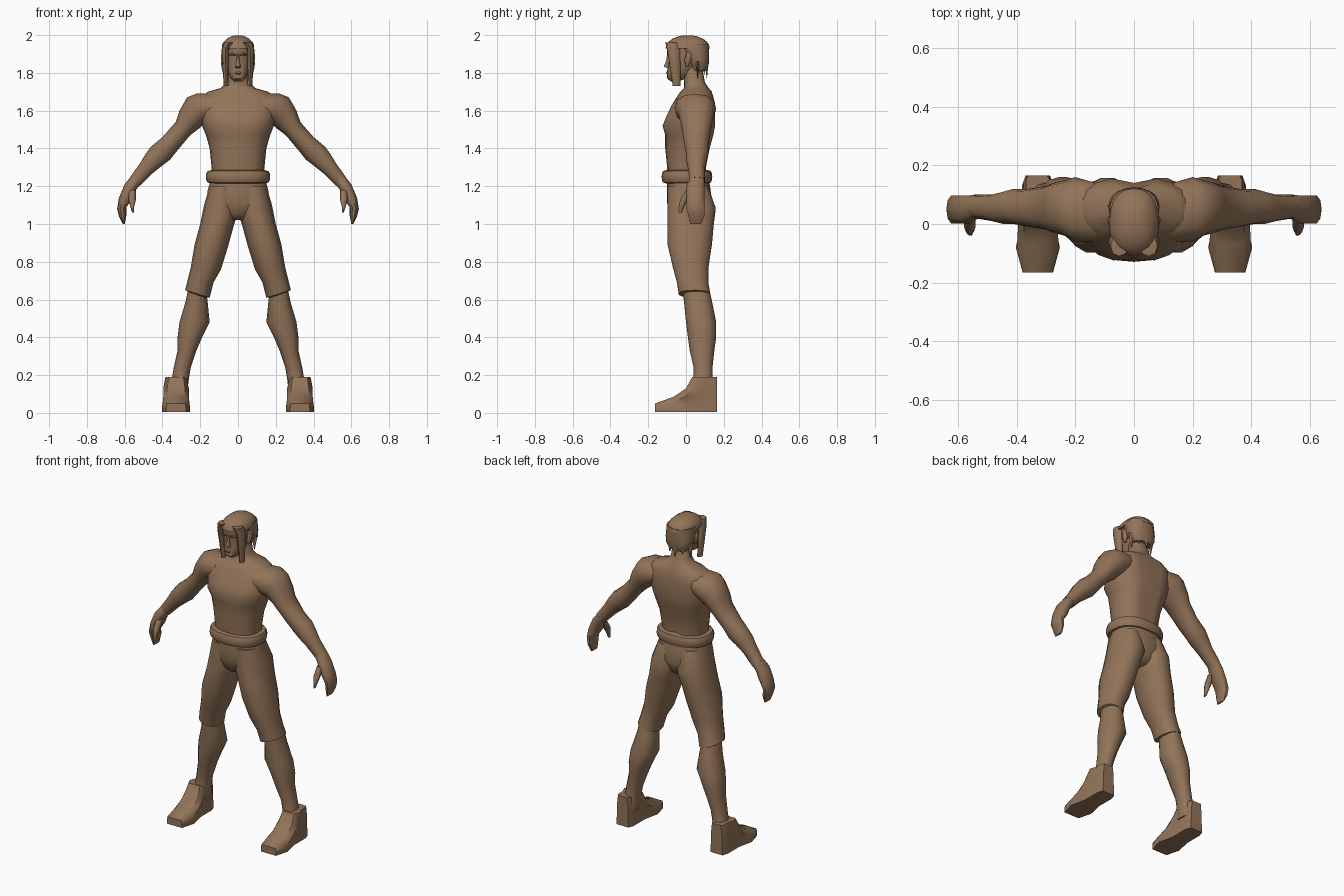
import bpy, bmesh, math
from mathutils import Vector

old = bpy.data.objects.get("Cube")
if old:
    bpy.data.objects.remove(old, do_unlink=True)

brown = bpy.data.materials.new("clay brown")
brown.use_nodes = True
brown.diffuse_color = (0.29, 0.175, 0.1, 1)
brown.node_tree.nodes["Principled BSDF"].inputs["Base Color"].default_value = brown.diffuse_color


def skin(name, rings, mirror=False):
    """Bridge equal-length point rings, cap both ends, optionally mirror across x."""
    bm = bmesh.new()
    loops = [[bm.verts.new(point) for point in ring] for ring in rings]
    for low, high in zip(loops, loops[1:]):
        for i in range(len(low)):
            bm.faces.new((low[i - 1], low[i], high[i], high[i - 1]))
    bm.faces.new(loops[0])
    bm.faces.new(loops[-1])
    bmesh.ops.recalc_face_normals(bm, faces=bm.faces)
    mesh = bpy.data.meshes.new(name)
    bm.to_mesh(mesh)
    bm.free()
    mesh.materials.append(brown)
    obj = bpy.data.objects.new(name, mesh)
    bpy.context.collection.objects.link(obj)
    if mirror:
        obj.modifiers.new("Mirror", "MIRROR").use_mirror_merge = False
    bpy.ops.object.select_all(action="DESELECT")
    obj.select_set(True)
    bpy.context.view_layer.objects.active = obj
    bpy.ops.object.shade_smooth_by_angle(angle=math.radians(50))
    return obj


def power(value, exponent):
    return math.copysign(abs(value) ** exponent, value)


def oval(outer_x, outer_z, inner_x, inner_z, front, back, sides, squareness):
    """Rounded ring spanning two points in the xz plane and a front-to-back range."""
    outer = Vector((outer_x, front, outer_z))
    inner = Vector((inner_x, back, inner_z))
    middle = (outer + inner) / 2
    across = Vector((outer_x - inner_x, 0, outer_z - inner_z)) / 2
    depth = Vector((0, back - front, 0)) / 2
    ring = []
    for i in range(sides):
        turn = math.tau * i / sides
        ring.append(middle + across * power(math.cos(turn), squareness)
                    + depth * power(math.sin(turn), squareness))
    return ring


def limb(name, rows, sides=12):
    """Mirrored limb; each row is outer x, outer z, inner x, inner z, front, back."""
    return skin(name, [oval(*row, sides, 0.9) for row in rows], mirror=True)


def column(name, rows, sides=12):
    """Mirrored limb with level rings; each row is height, inner x, outer x, front, back."""
    return limb(name, [(outer, z, inner, z, front, back)
                       for z, inner, outer, front, back in rows], sides)


def stack(name, rows, sides=20):
    """Central part; each row is height, half width, front, back."""
    return skin(name, [oval(half, z, -half, z, front, back, sides, 0.85)
                       for z, half, front, back in rows])


# Torso and neck, with a groove along the spine and a dip between the chest muscles
torso = stack("torso", [
    (1.2, .13, -.1, .11), (1.3, .14, -.1, .11), (1.4, .15, -.11, .13),
    (1.47, .17, -.11, .15), (1.52, .19, -.13, .16), (1.57, .2, -.11, .16),
    (1.63, .21, -.08, .16), (1.67, .2, -.05, .15), (1.7, .16, -.03, .14),
    (1.72, .09, -.01, .12), (1.75, .06, -.01, .1), (1.86, .05, -.02, .08)])
for vertex in torso.data.vertices:
    spot = vertex.co
    if abs(spot.x) < .01:
        if spot.y > 0 and 1.25 < spot.z < 1.71:
            spot.y -= .02
        elif spot.y < 0 and 1.5 < spot.z < 1.65:
            spot.y += .01

# Belt, a rounded band
BELT_HEIGHT, BELT_DEPTH = 1.25, .135
belt_rows = []
for step in range(7):
    lean = math.pi * (step / 6 - .5)
    swell = .03 * power(math.cos(lean), .5)
    belt_rows.append((BELT_HEIGHT + .035 * math.sin(lean), .14 + swell,
                      .03 - BELT_DEPTH - swell * .8, BELT_DEPTH - .02 + swell * .8))
stack("belt", belt_rows)

# Trousers: hips and two legs
stack("hips", [(1.25, .14, -.1, .12), (1.18, .16, -.1, .13), (1.11, .17, -.1, .14),
               (1.05, .11, -.08, .12), (1.02, .04, -.05, .09)])
limb("trouser_legs", [
    (.15, 1.2, .01, 1.2, -.1, .12), (.18, 1.1, 0, 1.06, -.1, .16),
    (.2, 1, .02, 1, -.1, .15), (.23, .89, .05, .89, -.1, .14),
    (.25, .77, .09, .76, -.07, .12), (.27, .69, .13, .69, -.05, .12),
    (.28, .65, .15, .61, -.04, .13), (.26, .64, .18, .61, -.01, .12)], sides=14)

# Lower legs
column("lower_legs", [
    (.67, .17, .26, -.02, .12), (.58, .16, .28, -.01, .14), (.48, .15, .31, 0, .16),
    (.4, .19, .32, .01, .16), (.33, .22, .32, .02, .15), (.24, .25, .34, .04, .14),
    (.18, .26, .35, .04, .14), (.1, .27, .37, .02, .16)])

# Shoes: a sole outline narrowed and shortened towards the instep
HEEL, FOOT_X = .165, .328
half_outline = [(.042, HEEL), (.054, .13), (.054, .02), (.075, -.08), (.052, -HEEL)]
outline = half_outline + [(-x, y) for x, y in reversed(half_outline)]


def sole(height, length, width):
    return [(FOOT_X + x * width, HEEL + (y - HEEL) * length, height) for x, y in outline]


skin("shoes", [sole(.005, 1, 1), sole(.025, 1, 1), sole(.05, 1, .95),
               sole(.085, .7, .9), sole(.13, .5, .9), sole(.19, .4, .75)], mirror=True)

# Arms
limb("arms", [
    (.12, 1.69, .14, 1.56, -.06, .14), (.22, 1.69, .18, 1.53, -.06, .16),
    (.27, 1.67, .2, 1.51, -.04, .15), (.31, 1.6, .24, 1.48, -.03, .14),
    (.33, 1.54, .27, 1.45, -.02, .13), (.4, 1.46, .32, 1.39, -.01, .12),
    (.46, 1.41, .36, 1.34, 0, .12), (.49, 1.37, .4, 1.31, 0, .11),
    (.52, 1.32, .45, 1.27, .01, .1), (.57, 1.25, .52, 1.2, .02, .1)])

# Hands: curled fingers and a thumb
limb("hands", [
    (.56, 1.26, .51, 1.22, .02, .1), (.6, 1.21, .54, 1.18, 0, .1),
    (.63, 1.14, .56, 1.13, 0, .1), (.64, 1.08, .59, 1.09, 0, .1),
    (.63, 1.04, .59, 1.05, .01, .1), (.61, 1, .6, 1, .02, .08)], sides=10)
column("thumbs", [(1.18, .54, .58, 0, .05), (1.13, .54, .58, -.03, .01),
                  (1.09, .55, .57, -.04, -.01), (1.06, .55, .56, -.04, -.02)], sides=8)

# Head and face
stack("head", [(1.755, .02, -.08, -.04), (1.77, .04, -.1, 0), (1.81, .055, -.1, .05),
               (1.87, .07, -.09, .09), (1.9, .07, -.1, .1), (1.95, .07, -.1, .1)])
stack("nose", [(1.825, .016, -.1, -.08), (1.835, .014, -.117, -.08),
               (1.865, .008, -.105, -.08), (1.9, .006, -.1, -.08)], sides=8)
stack("lips", [(1.79, .01, -.1, -.08), (1.8, .02, -.105, -.08),
               (1.81, .01, -.1, -.08)], sides=8)
limb("brows", [(.01, 1.9, .01, 1.89, -.1, -.08), (.03, 1.91, .03, 1.89, -.1, -.07),
               (.05, 1.9, .05, 1.89, -.08, -.05)], sides=8)
column("ears", [(1.83, .06, .08, 0, .01), (1.87, .06, .09, -.01, .03),
                (1.9, .06, .09, 0, .03), (1.91, .06, .08, 0, .02)], sides=8)

# Hair: domed cap, back, long front locks and ragged tips
cap_rows = []
for step in range(6):
    rise = math.radians(16 * step)
    spread = math.cos(rise)
    cap_rows.append((1.93 + .07 * math.sin(rise), .086 * spread,
                     .01 - .118 * spread, .01 + .116 * spread))
stack("hair_cap", cap_rows)
stack("hair_back", [(1.81, .06, .03, .11), (1.84, .08, .02, .12),
                    (1.88, .087, -.01, .123), (1.95, .084, -.05, .123)])
limb("front_locks", [
    (.08, 1.96, .02, 1.96, -.11, -.04), (.087, 1.92, .046, 1.93, -.1, -.03),
    (.08, 1.8, .05, 1.8, -.08, -.03), (.075, 1.73, .05, 1.73, -.07, -.03)], sides=8)
for i in range(5):
    turn = math.pi * (i + .5) / 5
    x, y = .075 * math.cos(turn), .04 + .07 * math.sin(turn)
    tip = 1.79 if i % 2 else 1.77
    skin("hair_tip", [oval(x + size, z, x - size, z, y - size / 2, y + size / 2, 6, 1)
                      for z, size in ((1.86, .02), (1.83, .016), (tip, .002))])
